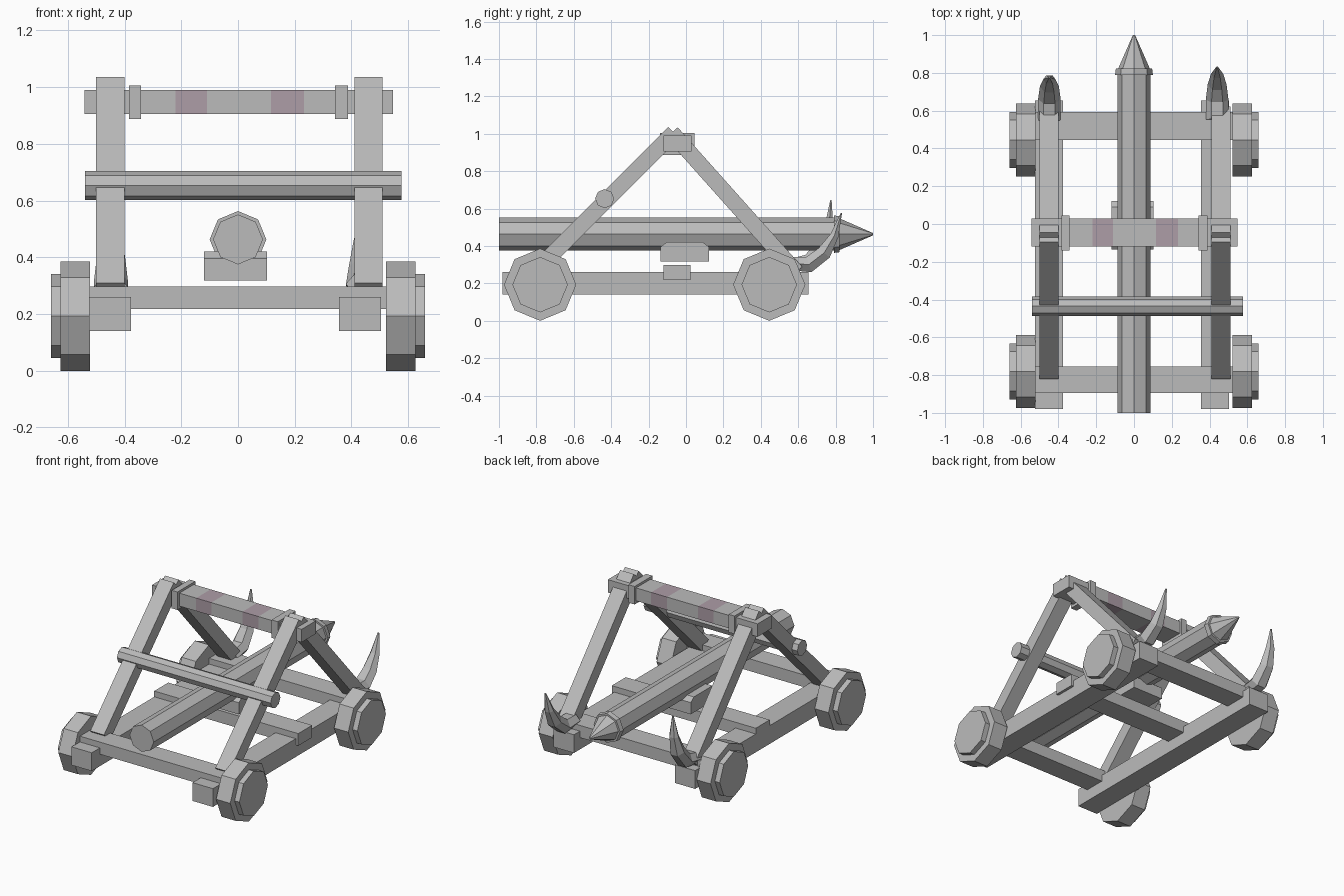
import bpy, bmesh, math
from mathutils import Vector, Matrix

cube = bpy.data.objects.get("Cube")
if cube:
    bpy.data.objects.remove(cube, do_unlink=True)


def material(name, rgb):
    m = bpy.data.materials.new(name)
    m.use_nodes = True
    m.diffuse_color = (*rgb, 1)
    m.node_tree.nodes["Principled BSDF"].inputs["Base Color"].default_value = (*rgb, 1)
    return m


GREY = material("weathered_grey", (0.5, 0.5, 0.5))
MAUVE = material("mauve_wrap", (0.42, 0.34, 0.39))


def finish(name, bm, mats=(GREY,)):
    bmesh.ops.recalc_face_normals(bm, faces=bm.faces)
    me = bpy.data.meshes.new(name)
    bm.to_mesh(me)
    bm.free()
    for m in mats:
        me.materials.append(m)
    ob = bpy.data.objects.new(name, me)
    bpy.context.collection.objects.link(ob)
    return ob


def box_mesh(x, y, z):
    """Box from (min, max) ranges."""
    bm = bmesh.new()
    bmesh.ops.create_cube(bm, size=1)
    for v in bm.verts:
        v.co = [r[0] + (c + 0.5) * (r[1] - r[0]) for c, r in zip(v.co, (x, y, z))]
    return bm


def box(name, x, y, z):
    return finish(name, box_mesh(x, y, z))


def loft(name, rings):
    """Skin a list of equal-length rings and cap both ends."""
    bm = bmesh.new()
    loops = [[bm.verts.new(p) for p in ring] for ring in rings]
    n = len(loops[0])
    for a, b in zip(loops, loops[1:]):
        for i in range(n):
            j = (i + 1) % n
            bm.faces.new((a[i], a[j], b[j], b[i]))
    bm.faces.new(loops[0])
    bm.faces.new(loops[-1])
    return finish(name, bm)


def octagons(name, axis, center, stations):
    """Eight-sided turned part with a corner on top; stations are (position, radius)."""
    cx, cy, cz = center
    rings = []
    for pos, r in stations:
        ring = []
        for k in range(8):
            a = k * math.pi / 4
            s, c = r * math.sin(a), r * math.cos(a)
            ring.append((pos, cy + s, cz + c) if axis == "x" else (cx + s, pos, cz + c))
        rings.append(ring)
    return loft(name, rings)


def strut(name, x, start, end, thick):
    """Sloping square-ended timber between two (y, z) points."""
    a, b = Vector(start), Vector(end)
    d = (b - a).normalized()
    side = Vector((-d.y, d.x)) * thick / 2
    outline = [a + side, a - side, b - side, b + side]
    return loft(name, [[(px, p.x, p.y) for p in outline] for px in x])


# Base frame: two long rails with three cross beams on top
box("right_rail", (0.356, 0.504), (-0.98, 0.655), (0.14, 0.26))
box("left_rail", (-0.525, -0.377), (-0.98, 0.655), (0.14, 0.26))
for name, y in (("front", (-0.895, -0.755)), ("middle", (-0.12, 0.025)), ("rear", (0.445, 0.593))):
    box(name + "_cross_beam", (-0.525, 0.522), y, (0.218, 0.298))

# Wheels with a raised outer plate
for side, s in (("right", 1), ("left", -1)):
    for end, y in (("front", -0.78), ("rear", 0.445)):
        octagons(f"{end}_{side}_wheel", "x", (0, y, 0.193),
                 [(s * 0.522, 0.193), (s * 0.625, 0.193), (s * 0.625, 0.148), (s * 0.66, 0.148)])

# A-frames
for side, x in (("right", (0.41, 0.51)), ("left", (-0.50, -0.40))):
    strut(f"front_{side}_strut", x, (-0.79, 0.28), (-0.065, 1.005), 0.085)
    strut(f"rear_{side}_strut", x, (0.59, 0.26), (-0.076, 1.006), 0.085)

# Round bar across the front struts
octagons("front_bar", "x", (0, -0.435, 0.653), [(-0.54, 0.051), (0.577, 0.051)])

# Top beam with two painted wraps
bands = ((-0.22, -0.11), (0.116, 0.232))
bm = box_mesh((-0.542, 0.547), (-0.12, 0.03), (0.905, 0.99))
for cut in bands[0] + bands[1]:
    bmesh.ops.bisect_plane(bm, geom=bm.verts[:] + bm.edges[:] + bm.faces[:],
                           plane_co=(cut, 0, 0), plane_no=(1, 0, 0))
for f in bm.faces:
    x = f.calc_center_median().x
    if abs(f.normal.x) < 0.5 and any(lo < x < hi for lo, hi in bands):
        f.material_index = 1
finish("top_beam", bm, (GREY, MAUVE))
for side, x in (("right", (0.342, 0.388)), ("left", (-0.384, -0.342))):
    box(side + "_beam_collar", x, (-0.14, 0.045), (0.887, 1.005))

# Saddle block under the ram, with bevelled top edges
saddle = [(-0.136, 0.318), (0.122, 0.318), (0.122, 0.395), (0.09, 0.42), (-0.104, 0.42), (-0.136, 0.395)]
loft("ram_saddle", [[(x, y, z) for y, z in saddle] for x in (-0.12, 0.102)])

# Ram: log, collar and spike
octagons("ram_log", "y", (0, 0, 0.463), [(-1.0, 0.088), (0.8, 0.088)])
octagons("ram_collar", "y", (0, 0, 0.463), [(0.79, 0.1), (0.822, 0.096)])
octagons("ram_spike", "y", (0, 0, 0.463), [(0.82, 0.085), (1.0, 0.006)])


# Curved horns on the rear ends of the rails: (y, z, half width, half depth)
HORN = [(0.55, 0.295, 0.06, 0.04), (0.66, 0.315, 0.06, 0.05), (0.73, 0.40, 0.05, 0.045),
        (0.765, 0.51, 0.033, 0.026), (0.775, 0.645, 0.006, 0.004)]


def horn(name, x, lean, scale):
    pivot = Vector((0.6, 0.3))
    turn = Matrix.Rotation(-lean, 2)
    pts = [pivot + turn @ ((Vector(h[:2]) - pivot) * scale) for h in HORN]
    rings = []
    for i, p in enumerate(pts):
        d = (pts[min(i + 1, len(pts) - 1)] - pts[max(i - 1, 0)]).normalized()
        n = Vector((-d.y, d.x))
        w, t = HORN[i][2:]
        ring = []
        for k in range(6):
            a = k * math.pi / 3
            q = p + n * t * math.sin(a)
            ring.append((x + w * math.cos(a), q.x, q.y))
        rings.append(ring)
    return loft(name, rings)


horn("right_horn", 0.44, math.radians(13), 0.93)
horn("left_horn", -0.448, 0, 1.0)
